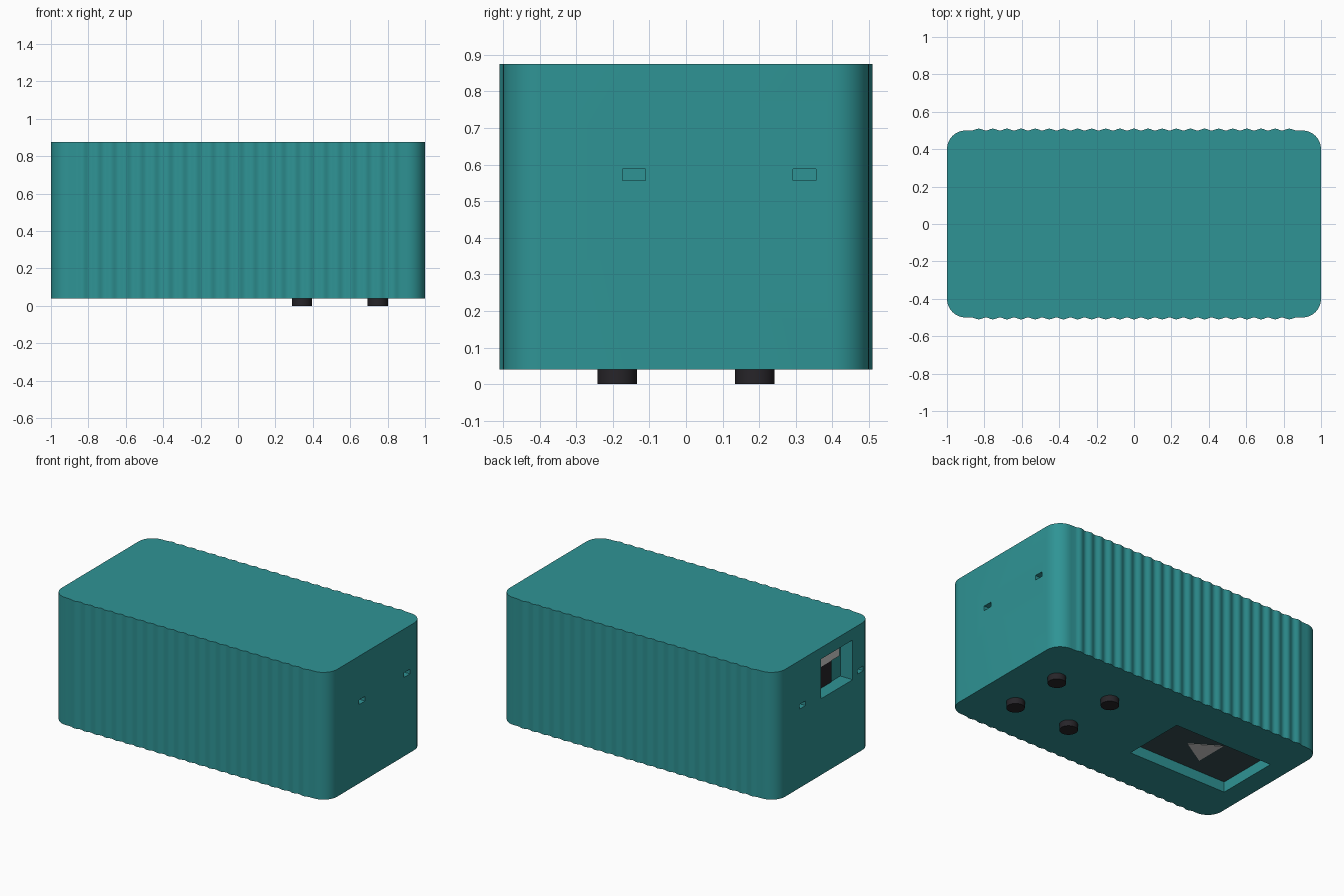
import bpy, bmesh, math

cube = bpy.data.objects.get("Cube")
if cube:
    bpy.data.objects.remove(cube, do_unlink=True)


def material(name, rgb):
    m = bpy.data.materials.new(name)
    m.use_nodes = True
    m.diffuse_color = (*rgb, 1)
    m.node_tree.nodes["Principled BSDF"].inputs["Base Color"].default_value = (*rgb, 1)
    return m


TEAL = material("teal", (0.028, 0.295, 0.30))
BLACK = material("black_rubber", (0.02, 0.018, 0.022))
SCREEN = material("dark_screen", (0.04, 0.075, 0.085))
PALE = material("pale_grey", (0.65, 0.64, 0.63))


def prism(name, outline, z0, z1, mat):
    """Extrude a closed xy outline from z0 to z1."""
    bm = bmesh.new()
    face = bm.faces.new([bm.verts.new((x, y, z0)) for x, y in outline])
    top = bmesh.ops.extrude_face_region(bm, geom=[face])["geom"]
    bmesh.ops.translate(bm, vec=(0, 0, z1 - z0),
                        verts=[v for v in top if isinstance(v, bmesh.types.BMVert)])
    bmesh.ops.recalc_face_normals(bm, faces=bm.faces)
    mesh = bpy.data.meshes.new(name)
    bm.to_mesh(mesh)
    bm.free()
    mesh.materials.append(mat)
    ob = bpy.data.objects.new(name, mesh)
    bpy.context.collection.objects.link(ob)
    return ob


def box(name, xs, ys, zs, mat):
    (x0, x1), (y0, y1) = xs, ys
    return prism(name, [(x0, y0), (x1, y0), (x1, y1), (x0, y1)], *zs, mat)


def smooth(ob, degrees=35):
    bpy.ops.object.select_all(action="DESELECT")
    ob.select_set(True)
    bpy.context.view_layer.objects.active = ob
    bpy.ops.object.shade_smooth_by_angle(angle=math.radians(degrees))


# Body outline: rippled long sides and rounded corners
BASE, TOP = 0.04, 0.875
RIBS, HALF, STEPS, R = 23, 0.868, 8, 0.1
half = []
for i in range(9):
    a = math.pi / 2 * i / 8
    half.append((0.9 + R * math.cos(a), 0.4 + R * math.sin(a)))
for i in range(RIBS * STEPS + 1):
    ripple = 0.005 * (1 - math.cos(2 * math.pi * i / STEPS))
    half.append((HALF - 2 * HALF * i / (RIBS * STEPS), 0.5 + ripple))
for i in range(9):
    a = math.pi / 2 * (1 + i / 8)
    half.append((-0.9 + R * math.cos(a), 0.4 + R * math.sin(a)))
outline = half + [(x, -y) for x, y in reversed(half)]
body = prism("body", outline, BASE, TOP, TEAL)

# Pockets: underside screen, end window, and small slots at both ends
cutters = [
    box("screen_cutter", (-0.865, -0.15), (-0.21, 0.21), (0, 0.115), TEAL),
    box("window_cutter", (-1.1, -0.91), (-0.30, 0.03), (0.54, 0.80), TEAL),
]
for side, centres in ((1, (-0.142, 0.324)), (-1, (-0.38, 0.22))):
    for y in centres:
        xs = sorted((side * 0.94, side * 1.1))
        cutters.append(box("slot_cutter", xs, (y - 0.031, y + 0.031), (0.557, 0.588), TEAL))
for c in cutters:
    mod = body.modifiers.new("cut", "BOOLEAN")
    mod.operation, mod.solver, mod.object = "DIFFERENCE", "EXACT", c
cut_mesh = bpy.data.meshes.new_from_object(
    body.evaluated_get(bpy.context.evaluated_depsgraph_get()))
body.modifiers.clear()
body.data = cut_mesh
for c in cutters:
    bpy.data.objects.remove(c, do_unlink=True)
smooth(body)

# Screen with a triangular mark
box("screen", (-0.865, -0.15), (-0.21, 0.21), (0.108, 0.116), SCREEN)
prism("screen_triangle", [(-0.41, 0), (-0.59, 0.11), (-0.59, -0.11)], 0.105, 0.109, PALE)

# Panels at the back of the end window
box("window_upper_panel", (-0.915, -0.908), (-0.285, 0.03), (0.68, 0.80), PALE)
box("window_lower_panel", (-0.915, -0.908), (-0.20, 0.03), (0.54, 0.68), BLACK)

# Round feet
for x in (0.342, 0.747):
    for y in (-0.188, 0.188):
        ring = [(x + 0.054 * math.cos(math.tau * i / 32),
                 y + 0.054 * math.sin(math.tau * i / 32)) for i in range(32)]
        foot = prism("foot", ring, 0, BASE + 0.005, BLACK)
        smooth(foot)
